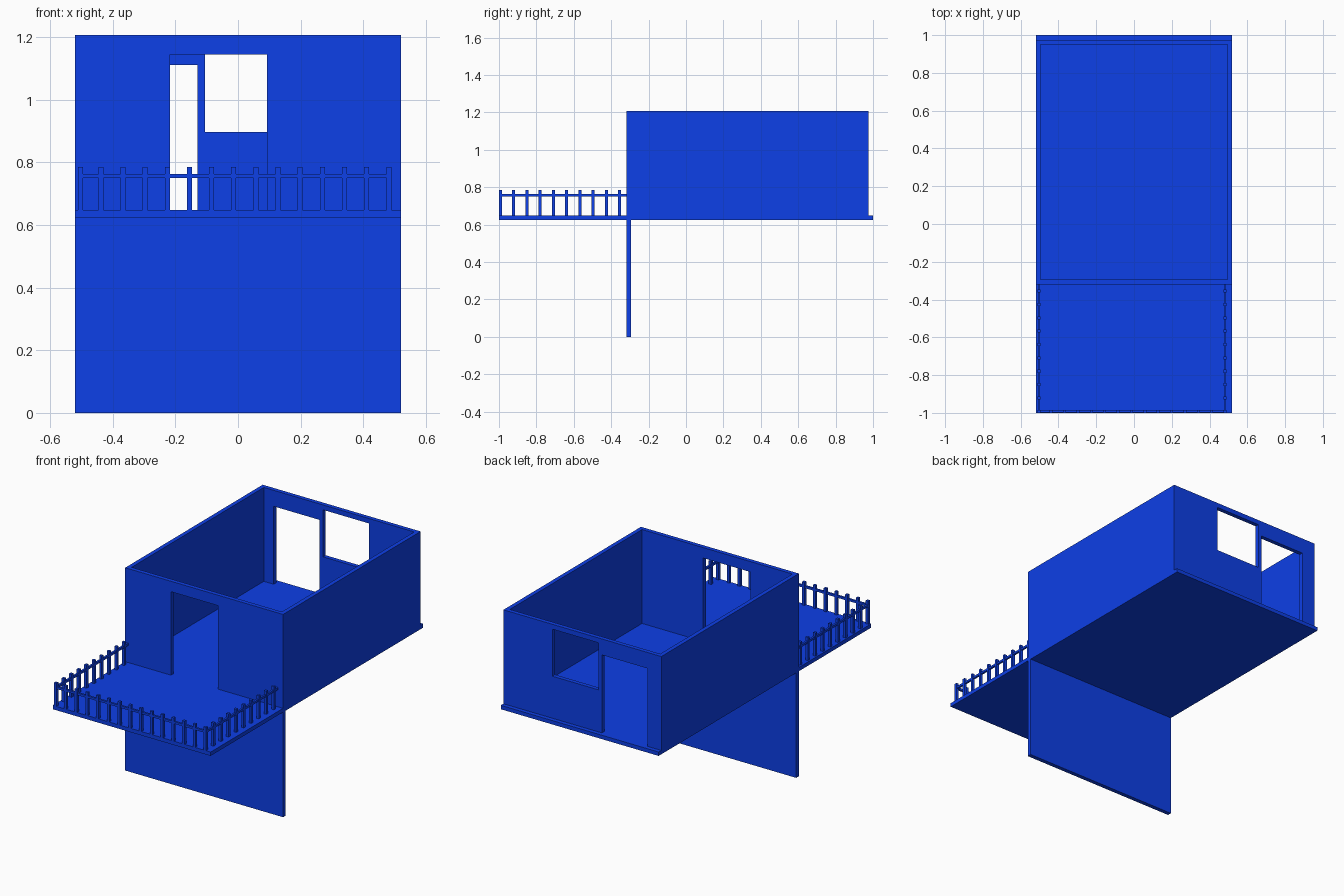
import bpy, bmesh
from mathutils import Vector

if "Cube" in bpy.data.objects:
    bpy.data.objects.remove(bpy.data.objects["Cube"])

blue = bpy.data.materials.new("blue")
blue.diffuse_color = (0.004, 0.05, 0.8, 1)
blue.use_nodes = True
blue.node_tree.nodes["Principled BSDF"].inputs["Base Color"].default_value = blue.diffuse_color


def boxes(name, spans):
    """One object made of boxes, each given as (x0, x1, y0, y1, z0, z1)."""
    bm = bmesh.new()
    for x0, x1, y0, y1, z0, z1 in spans:
        lo, hi = Vector((x0, y0, z0)), Vector((x1, y1, z1))
        for v in bmesh.ops.create_cube(bm, size=1)["verts"]:
            v.co = (lo + hi) / 2 + v.co * (hi - lo)
    mesh = bpy.data.meshes.new(name)
    bm.to_mesh(mesh)
    bm.free()
    mesh.materials.append(blue)
    ob = bpy.data.objects.new(name, mesh)
    bpy.context.collection.objects.link(ob)
    return ob


def cut(wall, name, span):
    """Cut an opening through a wall."""
    cutter = boxes(name, [span])
    cutter.hide_render = True
    cutter.hide_set(True)
    mod = wall.modifiers.new(name, "BOOLEAN")
    mod.operation = "DIFFERENCE"
    mod.solver = "EXACT"
    mod.object = cutter


W, T = 0.52, 0.025             # half width, wall thickness
BASE, FLOOR, TOP = 0.625, 0.648, 1.207
FRONT, BACK = -0.319, 0.975

# Floor slab with balcony, and the supporting wall under it
boxes("floor_slab", [(-W, W, -1, 1, BASE, FLOOR)])
boxes("support_wall", [(-W, W, FRONT, FRONT + T, 0, BASE)])

# Side walls
for side, x in (("left", -W), ("right", W - T)):
    boxes(side + "_wall", [(x, x + T, FRONT + T, BACK - T, FLOOR, TOP)])

# Front wall with the balcony doorway
front = boxes("front_wall", [(-W, W, FRONT, FRONT + T, FLOOR, TOP)])
cut(front, "balcony_door_cutter", (-0.218, 0.093, FRONT - 0.1, FRONT + 0.1, 0.6, 1.145))

# Back wall with entrance and window
back = boxes("back_wall", [(-W, W, BACK - T, BACK, FLOOR, TOP)])
cut(back, "entrance_cutter", (-0.43, -0.129, BACK - 0.1, BACK + 0.1, 0.6, 1.112))
cut(back, "window_cutter", (-0.105, 0.198, BACK - 0.1, BACK + 0.1, 0.898, 1.178))

# Balcony railing: posts and handrails
P, R = 0.008, 0.006            # half post width, half rail width
XL, XR, YF, STEP = -0.503, 0.482, -0.992, 0.0708
RAIL = (0.751, 0.764)


def post(x, y):
    return (x - P, x + P, y - P, y + P, FLOOR, 0.786)


boxes("front_posts", [post(XR - i * STEP, YF) for i in range(1, 14)])
boxes("front_rail", [(XL, XR, YF - R, YF + R, *RAIL)])
for side, x in (("left", XL), ("right", XR)):
    boxes(side + "_posts", [post(x, YF + i * STEP) for i in range(10)])
    boxes(side + "_rail", [(x - R, x + R, YF, FRONT, *RAIL)])
